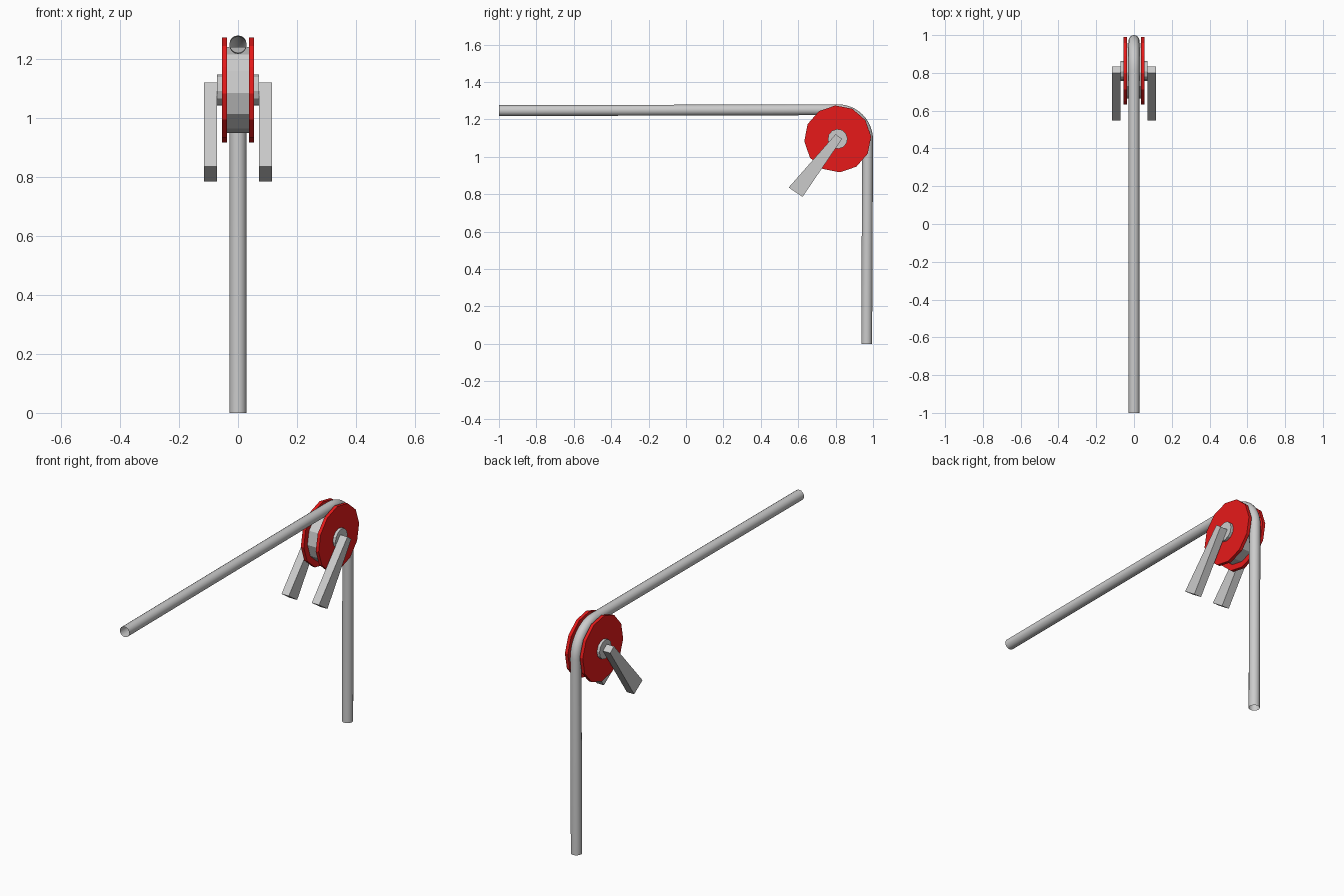
import bpy, bmesh
from math import cos, sin, radians

if "Cube" in bpy.data.objects:
    bpy.data.objects.remove(bpy.data.objects["Cube"])

CY, CZ = 0.811, 1.096          # pulley centre in the yz plane

red = bpy.data.materials.new("red")
red.diffuse_color = (0.8, 0.01, 0.01, 1)
red.use_nodes = True
red.node_tree.nodes["Principled BSDF"].inputs["Base Color"].default_value = red.diffuse_color


def prism(name, pts, x0, x1, mat=None):
    """Extrude a yz outline from x0 to x1."""
    bm = bmesh.new()
    face = bm.faces.new([bm.verts.new((x0, y, z)) for y, z in pts])
    ext = bmesh.ops.extrude_face_region(bm, geom=[face], use_keep_orig=True)
    verts = [v for v in ext["geom"] if isinstance(v, bmesh.types.BMVert)]
    bmesh.ops.translate(bm, verts=verts, vec=(x1 - x0, 0, 0))
    bmesh.ops.recalc_face_normals(bm, faces=bm.faces)
    me = bpy.data.meshes.new(name)
    bm.to_mesh(me)
    bm.free()
    if mat:
        me.materials.append(mat)
    ob = bpy.data.objects.new(name, me)
    bpy.context.collection.objects.link(ob)
    return ob


def ring(r, n=12, turn=4):
    return [(CY + r * cos(radians(turn + 360 * i / n)),
             CZ + r * sin(radians(turn + 360 * i / n))) for i in range(n)]


# pulley drum between the two flanges
prism("pulley_drum", ring(0.146), -0.037, 0.037)

# flanges, axle stubs and tapered bracket arms on both sides
arm = [(0.800, 1.121), (0.834, 1.096), (0.623, 0.786), (0.549, 0.836)]
for s, side in ((-1, "left"), (1, "right")):
    prism("flange_" + side, ring(0.179), s * 0.037, s * 0.055, red)
    prism("axle_" + side, ring(0.053), s * 0.055, s * 0.071)
    prism("bracket_arm_" + side, arm, s * 0.071, s * 0.116)

# cable: horizontal run, quarter bend over the pulley, vertical drop
R = 0.160
path = [(-1.0, 1.247)]
path += [(CY + R * cos(radians(a)), CZ - 0.004 + R * sin(radians(a)))
         for a in [90 - 7.5 * i for i in range(13)]]
path += [(0.966, 0.0)]
cu = bpy.data.curves.new("cable", 'CURVE')
cu.dimensions = '3D'
cu.bevel_depth = 0.029
cu.bevel_resolution = 6
cu.use_fill_caps = False
sp = cu.splines.new('POLY')
sp.points.add(len(path) - 1)
for p, (y, z) in zip(sp.points, path):
    p.co = (0, y, z, 1)
sp.use_smooth = True
cable = bpy.data.objects.new("cable", cu)
bpy.context.collection.objects.link(cable)
bpy.context.view_layer.objects.active = cable
cable.select_set(True)
bpy.ops.object.convert(target='MESH')
